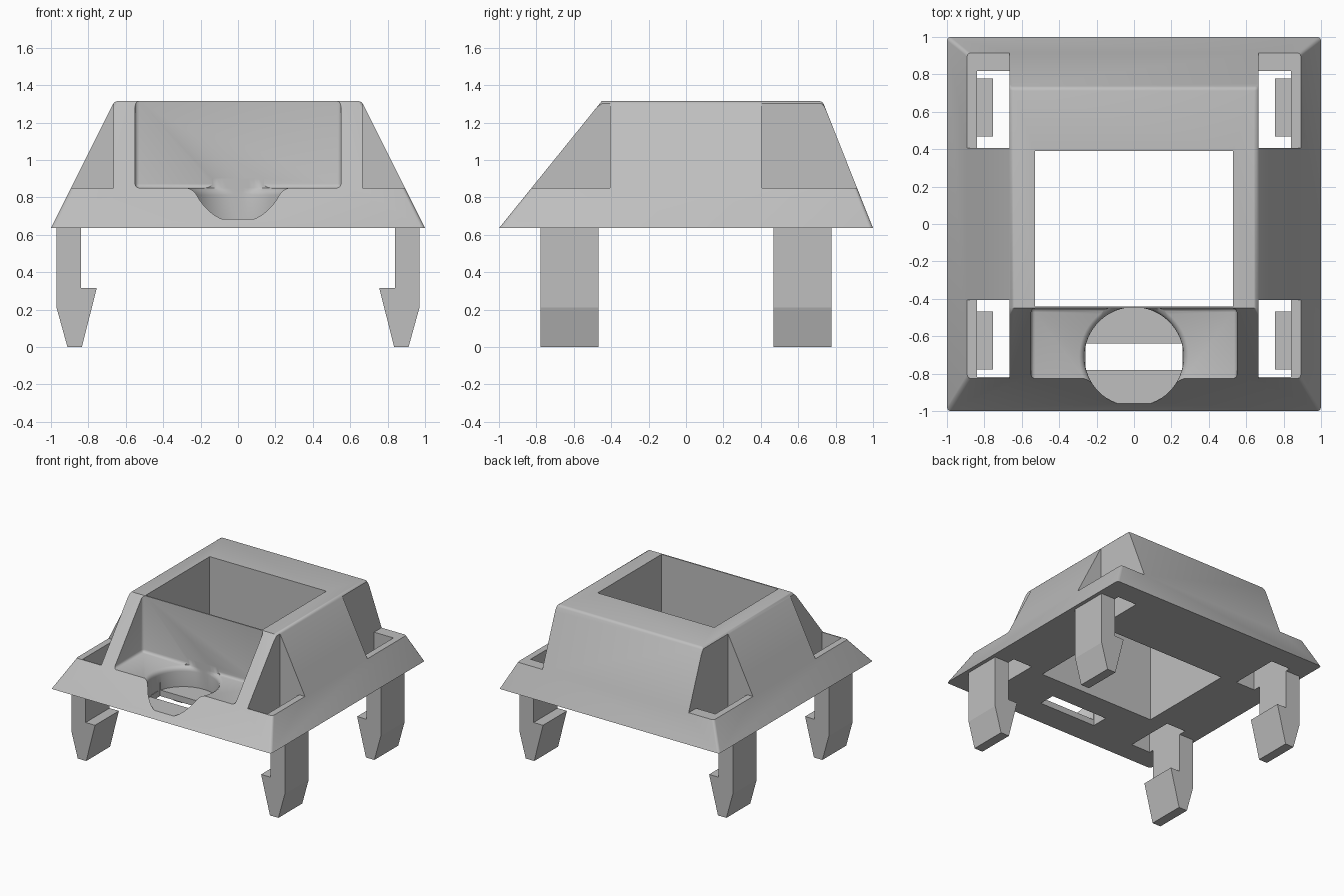
import bpy, bmesh, math

if "Cube" in bpy.data.objects:
    bpy.data.objects.remove(bpy.data.objects["Cube"])

grey = bpy.data.materials.new("light grey plastic")
grey.diffuse_color = (0.52, 0.52, 0.52, 1)
grey.use_nodes = True
grey.node_tree.nodes["Principled BSDF"].inputs["Base Color"].default_value = grey.diffuse_color

BASE, FLOOR, TOP = 0.635, 0.85, 1.315


def make(name, bm):
    bmesh.ops.recalc_face_normals(bm, faces=bm.faces)
    me = bpy.data.meshes.new(name)
    bm.to_mesh(me)
    bm.free()
    ob = bpy.data.objects.new(name, me)
    bpy.context.collection.objects.link(ob)
    me.materials.append(grey)
    return ob


def hexahedron(low, high, z0, z1):
    """Solid between two rectangles (x0, x1, y0, y1)."""
    bm = bmesh.new()
    rings = []
    for (x0, x1, y0, y1), z in ((low, z0), (high, z1)):
        rings.append([bm.verts.new((x, y, z)) for x, y in
                      ((x0, y0), (x1, y0), (x1, y1), (x0, y1))])
    a, b = rings
    bm.faces.new(a)
    bm.faces.new(b)
    for i in range(4):
        j = (i + 1) % 4
        bm.faces.new((a[i], a[j], b[j], b[i]))
    return bm


def box(name, x0, x1, y0, y1, z0, z1):
    r = (x0, x1, y0, y1)
    return make(name, hexahedron(r, r, z0, z1))


def bevel(bm, test, width, segments=3):
    edges = [e for e in bm.edges if test(e.verts[0].co, e.verts[1].co)]
    bmesh.ops.bevel(bm, geom=edges, offset=width, segments=segments,
                    profile=0.5, affect='EDGES')


def cut(target, cutter):
    cutter.hide_render = True
    m = target.modifiers.new("cut", 'BOOLEAN')
    m.operation, m.solver, m.object = 'DIFFERENCE', 'EXACT', cutter
    bpy.context.view_layer.objects.active = target
    bpy.ops.object.modifier_apply(modifier=m.name)
    bpy.data.objects.remove(cutter)


# Housing: tapered block with softened slanted edges and side/back rims
bm = hexahedron((-1, 1, -1, 1), (-0.66, 0.66, -0.45, 0.73), BASE, TOP)
bevel(bm, lambda a, b: abs(a.z - b.z) > 0.1 or
      (min(a.z, b.z) > 1 and max(a.y, b.y) > 0), 0.018)
housing = make("housing", bm)

# Square shaft through the middle
cut(housing, box("shaft_cutter", -0.53, 0.53, -0.44, 0.39, 0.4, 1.6))

# Front pocket with filleted inner edges
r = (-0.55, 0.55, -1.3, -0.45)
bm = hexahedron(r, r, FLOOR, 1.6)
bevel(bm, lambda a, b: (max(a.z, b.z) < 1 and (a.y > -1 or b.y > -1)) or
      (abs(a.z - b.z) > 0.1 and a.y > -1), 0.022)
cut(housing, make("pocket_cutter", bm))

# Round recess with a flared rim, kept clear of the thin shaft wall
bm = bmesh.new()
profile = [(0.265, 0.685), (0.265, 0.812), (0.268, 0.827), (0.277, 0.84),
           (0.295, 0.851), (0.295, 0.9)]
N = 64
rings = []
for rad, z in profile:
    rings.append([bm.verts.new((rad * math.cos(2 * math.pi * i / N),
                                min(-0.71 + rad * math.sin(2 * math.pi * i / N), -0.446), z))
                  for i in range(N)])
for a, b in zip(rings, rings[1:]):
    for i in range(N):
        j = (i + 1) % N
        bm.faces.new((a[i], a[j], b[j], b[i]))
bm.faces.new(rings[0])
bm.faces.new(rings[-1])
cut(housing, make("recess_cutter", bm))
cut(housing, box("slot_cutter", -0.26, 0.26, -0.78, -0.64, 0.5, 0.75))

# Corner notches and the openings behind each leg
for sx in (-1, 1):
    for sy in (-1, 1):
        xs = sorted((sx * 0.665, sx * 1.3))
        ys = sorted((sy * 0.405, sy * 1.3))
        cut(housing, box("notch_cutter", *xs, *ys, FLOOR, 1.6))
        xs = sorted((sx * 0.665, sx * 0.84))
        ys = sorted((sy * 0.405, sy * 0.818))
        cut(housing, box("opening_cutter", *xs, *ys, 0.4, 1.0))

bpy.ops.object.select_all(action='DESELECT')
housing.select_set(True)
bpy.context.view_layer.objects.active = housing
bpy.ops.object.shade_smooth_by_angle(angle=math.radians(32))

# Four snap legs with inward hooks
hook = [(0.97, BASE), (0.97, 0.21), (0.912, 0), (0.835, 0),
        (0.755, 0.315), (0.84, 0.315), (0.84, BASE)]
for sx, side in ((-1, "left"), (1, "right")):
    for sy, end in ((-1, "front"), (1, "back")):
        bm = bmesh.new()
        a = [bm.verts.new((sx * x, sy * 0.468, z)) for x, z in hook]
        b = [bm.verts.new((sx * x, sy * 0.778, z)) for x, z in hook]
        bm.faces.new(a)
        bm.faces.new(b)
        for i in range(len(hook)):
            j = (i + 1) % len(hook)
            bm.faces.new((a[i], a[j], b[j], b[i]))
        make(f"{end}_{side}_leg", bm)
